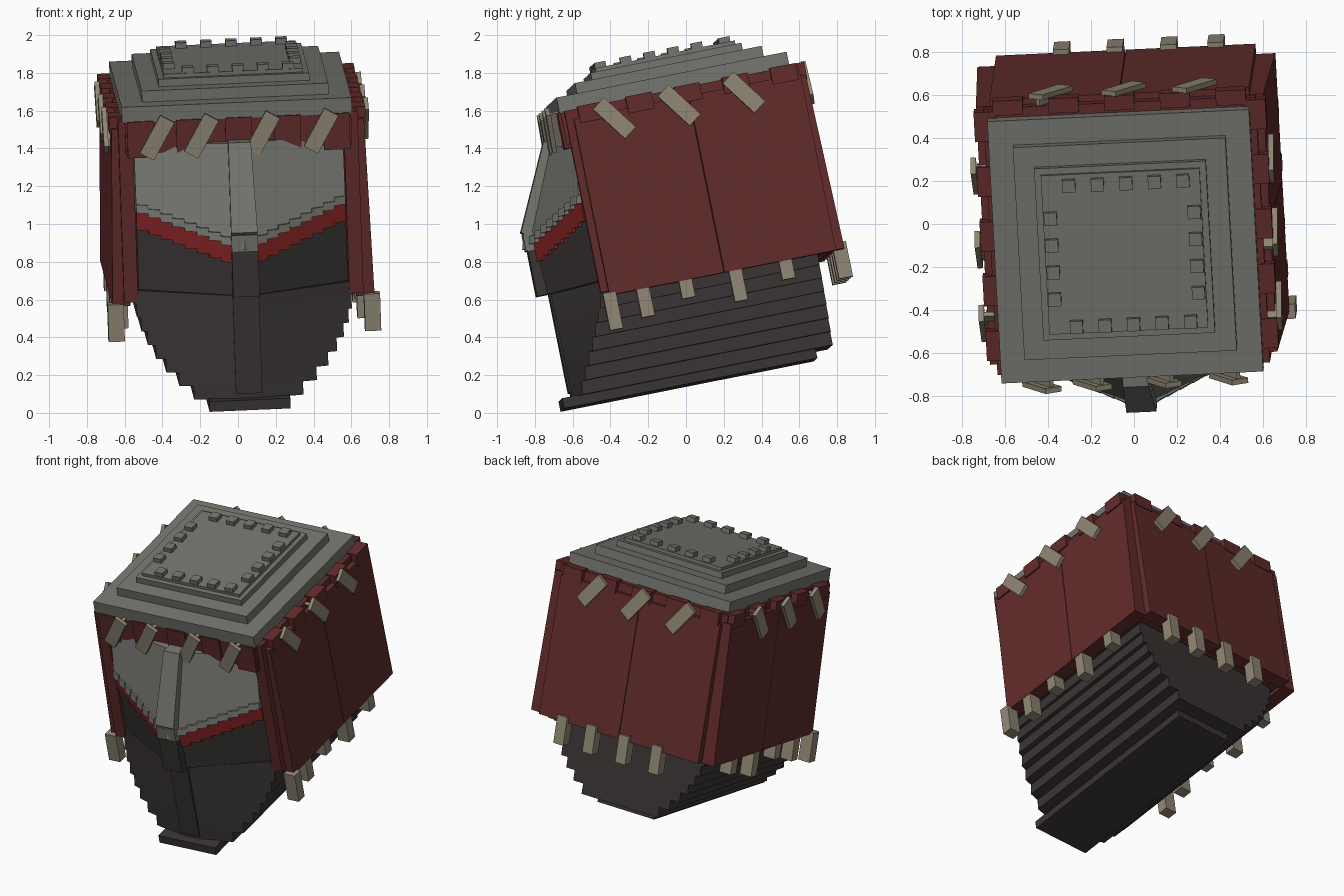
import bpy, bmesh, math
from mathutils import Matrix, Vector

cube = bpy.data.objects.get("Cube")
if cube:
    bpy.data.objects.remove(cube, do_unlink=True)


def material(name, rgb):
    m = bpy.data.materials.new(name)
    m.use_nodes = True
    m.diffuse_color = (*rgb, 1)
    m.node_tree.nodes["Principled BSDF"].inputs["Base Color"].default_value = (*rgb, 1)
    return m


GREY = material("warm grey", (0.175, 0.178, 0.157))
RED = material("dark red", (0.122, 0.024, 0.024))
VISOR = material("bright red", (0.24, 0.016, 0.016))
DARK = material("charcoal", (0.042, 0.035, 0.035))
TAN = material("tan", (0.28, 0.245, 0.175))

# Whole helmet leans forward with a little yaw and roll
ax = Vector((1, 0.046, 0.043)).normalized()
ay = Vector((0, 0.98, 0.197))
ay = (ay - ax * ay.dot(ax)).normalized()
az = ax.cross(ay)
TILT = Matrix((ax, ay, az)).transposed().to_4x4()
TILT.translation = (0.029, 0, 0.145)


class Part:
    """Collects prisms into one tilted object."""

    def __init__(self, name, mat):
        self.name, self.mat, self.bm = name, mat, bmesh.new()

    def prism(self, low, high):
        a = [self.bm.verts.new(p) for p in low]
        b = [self.bm.verts.new(p) for p in high]
        self.bm.faces.new(a)
        self.bm.faces.new(b)
        for i in range(len(a)):
            j = (i + 1) % len(a)
            self.bm.faces.new((a[i], a[j], b[j], b[i]))

    def box(self, x0, x1, y0, y1, z0, z1):
        ring = [(x0, y0), (x1, y0), (x1, y1), (x0, y1)]
        self.prism([(*p, z0) for p in ring], [(*p, z1) for p in ring])

    def block(self, centre, size, turn=0, lean=0):
        # Block facing outward after a turn about z, leaning in its own plane
        m = (Matrix.Translation(centre) @ Matrix.Rotation(turn, 4, 'Z')
             @ Matrix.Rotation(lean, 4, 'Y') @ Matrix.Diagonal((*size, 1)))
        bmesh.ops.create_cube(self.bm, size=1, matrix=m)

    def done(self):
        bmesh.ops.recalc_face_normals(self.bm, faces=self.bm.faces)
        me = bpy.data.meshes.new(self.name)
        self.bm.to_mesh(me)
        self.bm.free()
        me.materials.append(self.mat)
        ob = bpy.data.objects.new(self.name, me)
        bpy.context.collection.objects.link(ob)
        ob.matrix_world = TILT


# Stepped lower hull, each layer wider, the front bending back smoothly
hull = Part("stepped_hull", DARK)
hull.box(-0.215, 0.215, -0.668, 0.70, 0, 0.055)
widths = [0.29, 0.365, 0.43, 0.48, 0.52, 0.55, 0.57, 0.585]


def layer(w, level):
    z = 0.05 + level * 0.07
    side = -0.61 + (0.22 + 0.035 * level) * (w - 0.07)
    return [(-w, 0.79, z), (-w, side, z), (-0.07, -0.61, z),
            (0.07, -0.61, z), (w, side, z), (w, 0.79, z)]


for i, w in enumerate(widths):
    hull.prism(layer(w, i), layer(w, i + 1))
hull.box(-0.55, 0.55, -0.3, 0.81, 0.6, 1.53)
hull.done()

# Face guard, visor, stepped brow and forehead plates on both sides
guard = Part("face_guard", DARK)
visor = Part("visor", VISOR)
brow = Part("stepped_brow", GREY)
forehead = Part("forehead_plates", GREY)
W, BACK, STEPS = 0.555, -0.2, 9
for s in (-1, 1):
    def quad(yc, ys, zc, zs):
        return [(0, yc, zc), (s * W, ys, zs), (s * W, BACK, zs), (0, BACK, zc)]
    guard.prism(quad(-0.665, -0.36, 0.615, 0.615), quad(-0.675, -0.37, 0.81, 0.98))
    forehead.prism(quad(-0.68, -0.39, 0.90, 1.08), quad(-0.46, -0.35, 1.40, 1.40))
    for i in range(STEPS):
        t0, t1 = i / STEPS, (i + 1) / STEPS
        z = 0.775 + 0.185 * t0

        def ring(push):
            return [(s * W * t0, -0.68 + 0.3 * t0 - push), (s * W * t1, -0.68 + 0.3 * t1 - push),
                    (s * W * t1, BACK), (s * W * t0, BACK)]
        visor.prism([(*p, z) for p in ring(0.005)], [(*p, z + 0.1) for p in ring(0.005)])
        brow.prism([(*p, z + 0.098) for p in ring(0.03)], [(*p, z + 0.14) for p in ring(0.018)])
guard.box(-0.07, 0.07, -0.685, -0.4, 0.615, 0.86)
guard.box(-0.07, 0.07, -0.62, -0.4, 0.08, 0.615)
for part in (guard, visor, brow, forehead):
    part.done()

# Central nose ridge with an undercut tip
ridge = Part("nose_ridge", GREY)
ridge.prism([(-0.07, -0.70, 0.965), (0.07, -0.70, 0.965), (0.07, -0.6, 0.86), (-0.07, -0.6, 0.86)],
            [(-0.06, -0.49, 1.41), (0.06, -0.49, 1.41), (0.06, -0.3, 1.41), (-0.06, -0.3, 1.41)])
ridge.box(-0.07, 0.07, -0.695, -0.5, 0.86, 0.95)
ridge.done()

# Hanging panels: outer halves over an inner liner
panels = Part("hanging_panels", RED)
MID = 0.28
for s in (-1, 1):
    panels.box(s * 0.56, s * 0.635, -0.38, 0.88, 0.55, 1.53)
    for y0, y1 in ((-0.34, MID - 0.002), (MID + 0.002, 0.885)):
        panels.prism([(s * x, y, 0.525) for x, y in ((0.6, y0), (0.695, y0), (0.695, y1), (0.6, y1))],
                     [(s * x, y, 1.48) for x, y in ((0.6, y0), (0.67, y0), (0.67, y1), (0.6, y1))])
    x0, x1 = s * 0.002, s * 0.605
    panels.prism([(x, y, 0.53) for x, y in ((x0, 0.85), (x1, 0.85), (x1, 0.935), (x0, 0.935))],
                 [(x, y, 1.47) for x, y in ((x0, 0.85), (x1, 0.85), (x1, 0.915), (x0, 0.915))])
panels.box(-0.59, 0.59, 0.8, 0.885, 0.55, 1.53)
panels.done()

# Front band and notched upper trim
trim = Part("notched_trim", RED)
trim.box(-0.6, 0.6, -0.40, -0.25, 1.355, 1.53)
for i in range(5):
    u = -0.52 + i * 0.26
    trim.box(u - 0.07, u + 0.07, -0.415, -0.3, 1.335, 1.53)
    trim.box(u - 0.07, u + 0.07, 0.85, 0.92, 1.45, 1.54)
    for s in (-1, 1):
        trim.box(s * 0.58, s * 0.68, MID + u - 0.07, MID + u + 0.07, 1.45, 1.54)
trim.done()

# Tiered crown with a ring of studs
crown = Part("tiered_crown", GREY)
C = 0.217
for half, z0, z1 in ((0.61, 1.525, 1.61), (0.495, 1.61, 1.67), (0.4, 1.67, 1.71), (0.37, 1.71, 1.73)):
    crown.box(-half - 0.005, half - 0.005, C - half * 1.02, C + half * 1.02, z0, z1)
crown.done()
studs = Part("crown_studs", GREY)
for s in (-1, 1):
    for i in range(5):
        studs.block((0.02 + (i - 2) * 0.133, 0.208 + s * 0.335, 1.74), (0.06, 0.06, 0.04))
    for i in range(4):
        studs.block((s * 0.335 - 0.005, 0.2 + (i - 1.5) * 0.128, 1.74), (0.06, 0.06, 0.04))
studs.done()

# Slanted straps, each with a peg into the wall
straps = Part("slanted_straps", TAN)


def strap(x, y, z, turn, lean):
    out = Matrix.Rotation(turn, 3, 'Z') @ Vector((0, -1, 0))
    straps.block((x, y, z), (0.085, 0.025, 0.23), turn, lean)
    straps.block(Vector((x, y, z)) - out * 0.04, (0.02, 0.08, 0.2), turn, lean)


for x in (-0.435, -0.2, 0.125, 0.435):
    strap(x, -0.46, 1.45, 0, math.radians(30))
for x in (-0.32, 0.02, 0.35):
    strap(x, 0.93, 1.435, math.pi, math.radians(36))
for y in (-0.13, 0.22, 0.57):
    strap(0.69, y, 1.44, math.pi / 2, math.radians(-36))
    strap(-0.695, y - 0.02, 1.44, -math.pi / 2, math.radians(-36))
straps.done()

# Tabs hanging from the lower panel edges, the front pair set further out
tabs = Part("hanging_tabs", TAN)
for x, y, z, h in ((0.68, -0.34, 0.44, 0.2), (0.65, -0.16, 0.46, 0.17), (0.65, 0.07, 0.49, 0.12),
                   (0.65, 0.34, 0.455, 0.19), (0.65, 0.61, 0.49, 0.13)):
    for s in (-1, 1):
        tabs.block((s * x, y, z), (0.085, 0.07, h))
for x in (0.42, 0.2, -0.05, -0.3):
    tabs.block((x, 0.92, 0.475), (0.075, 0.075, 0.19))
tabs.done()
